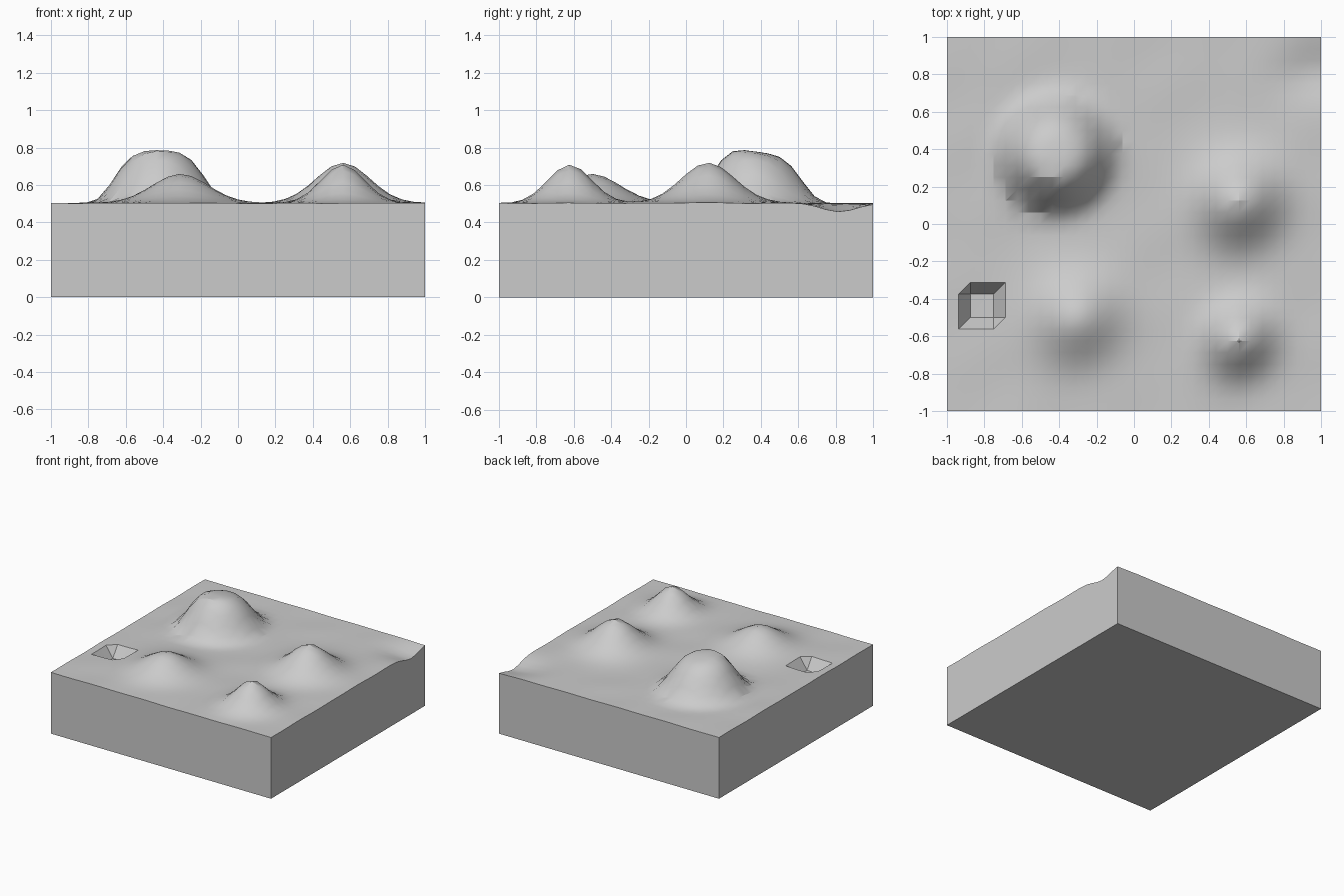
import bpy
import bmesh
import math

cube = bpy.data.objects.get("Cube")
if cube:
    bpy.data.objects.remove(cube, do_unlink=True)

CELLS = 32
STEP = 2 / CELLS
GROUND = 0.503
PIT_DEPTH = 0.09

# Hills: centre x, centre y, height, radius, steepness, tilt toward the front
HILLS = [
    (-0.42, 0.38, 0.275, 0.265, 4, 0.15),
    (0.56, 0.12, 0.215, 0.205, 2, 0),
    (0.56, -0.62, 0.205, 0.165, 2, 0),
    (-0.31, -0.50, 0.155, 0.215, 2, 0),
]


def ground_height(x, y):
    z = GROUND + 0.002 * math.sin(9 * x - 13 * y) * math.cos(5 * x + 3 * y)
    for cx, cy, height, radius, power, tilt in HILLS:
        r = math.hypot(x - cx, y - cy)
        z += (height - tilt * (y - cy)) * math.exp(-(r / radius) ** power)
    # Shallow valley running out through the side near the back corner
    z -= 0.045 * math.exp(-((x - 1) / 0.22) ** 2 - ((y - 0.82) / 0.13) ** 2)
    # Small square pit
    if abs(x + 0.8125) < 0.07 and abs(y + 0.4375) < 0.07:
        z -= PIT_DEPTH
    return z


# Terrain surface, split along one diagonal
bm = bmesh.new()
grid = []
for j in range(CELLS + 1):
    row = []
    for i in range(CELLS + 1):
        x, y = i * STEP - 1, j * STEP - 1
        row.append(bm.verts.new((x, y, ground_height(x, y))))
    grid.append(row)
for j in range(CELLS):
    for i in range(CELLS):
        a, b = grid[j][i], grid[j][i + 1]
        c, d = grid[j + 1][i + 1], grid[j + 1][i]
        bm.faces.new((a, b, c))
        bm.faces.new((a, c, d))

# Side walls dropped from the border, then the flat underside
border = [e for e in bm.edges if e.is_boundary]
result = bmesh.ops.extrude_edge_only(bm, edges=border)["geom"]
for v in result:
    if isinstance(v, bmesh.types.BMVert):
        v.co.z = 0
rim = [e for e in bm.edges if e.is_boundary]
bmesh.ops.contextual_create(bm, geom=rim)
bmesh.ops.recalc_face_normals(bm, faces=bm.faces[:])

mesh = bpy.data.meshes.new("terrain_block")
bm.to_mesh(mesh)
bm.free()
terrain = bpy.data.objects.new("terrain_block", mesh)
bpy.context.collection.objects.link(terrain)

# Single plain grey material
color = (0.6, 0.6, 0.6, 1)
grey = bpy.data.materials.new("light_grey")
grey.use_nodes = True
grey.diffuse_color = color
grey.node_tree.nodes["Principled BSDF"].inputs["Base Color"].default_value = color
mesh.materials.append(grey)

# Soft hills with crisp block and pit edges
bpy.ops.object.select_all(action="DESELECT")
terrain.select_set(True)
bpy.context.view_layer.objects.active = terrain
bpy.ops.object.shade_smooth_by_angle(angle=math.radians(30))
